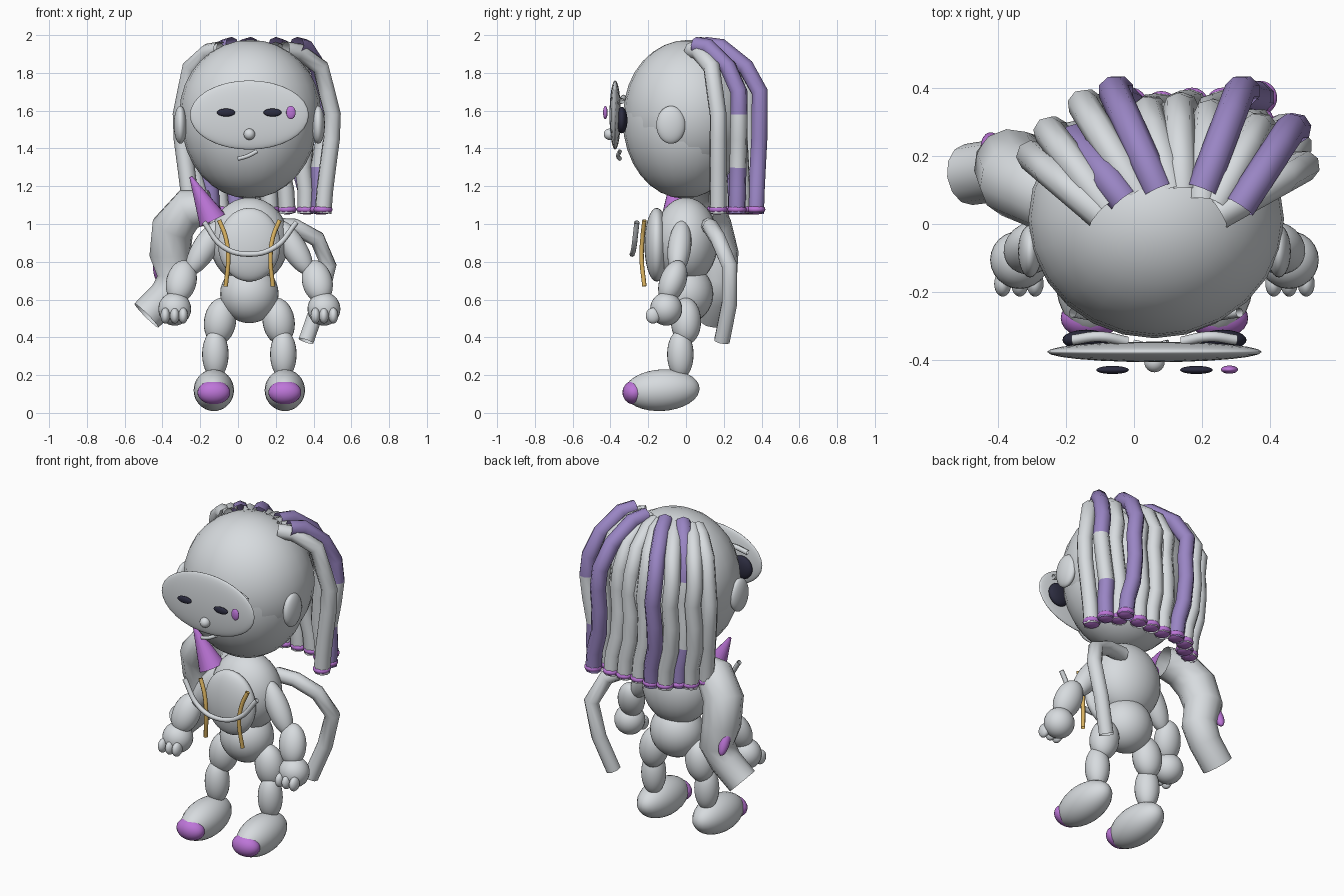
import bpy, math
from mathutils import Vector

cube = bpy.data.objects.get("Cube")
if cube:
    bpy.data.objects.remove(cube)

CX = 0.06  # body symmetry line


def material(name, rgb):
    m = bpy.data.materials.new(name)
    m.use_nodes = True
    m.diffuse_color = (*rgb, 1)
    m.node_tree.nodes["Principled BSDF"].inputs["Base Color"].default_value = (*rgb, 1)
    return m


GREY = material("pale grey", (0.68, 0.71, 0.735))
PURPLE = material("hair purple", (0.32, 0.235, 0.55))
PINK = material("orchid pink", (0.51, 0.18, 0.69))
NAVY = material("dark navy", (0.025, 0.025, 0.05))
GOLD = material("gold", (0.72, 0.46, 0.12))


def finish(name, mat):
    ob = bpy.context.object
    ob.name = name
    ob.data.materials.clear()
    ob.data.materials.append(mat)
    bpy.ops.object.shade_smooth_by_angle(angle=math.radians(60))
    return ob


def ball(name, loc, radii, mat=GREY, rot=(0, 0, 0)):
    bpy.ops.mesh.primitive_uv_sphere_add(segments=24, ring_count=16, location=loc, rotation=rot)
    bpy.context.object.scale = radii
    return finish(name, mat)


def tube(name, points, radius, mat=GREY, sides=2, smooth=False, taper=None):
    cu = bpy.data.curves.new(name, "CURVE")
    cu.dimensions = "3D"
    cu.bevel_depth = radius
    cu.bevel_resolution = sides
    cu.resolution_u = 5
    if smooth:
        sp = cu.splines.new("BEZIER")
        sp.bezier_points.add(len(points) - 1)
        for bp, p in zip(sp.bezier_points, points):
            bp.co = p
            bp.handle_left_type = bp.handle_right_type = "AUTO"
    else:
        sp = cu.splines.new("POLY")
        sp.points.add(len(points) - 1)
        for i, (sp_pt, p) in enumerate(zip(sp.points, points)):
            sp_pt.co = (*p, 1)
            sp_pt.radius = taper[i] if taper else 1
    ob = bpy.data.objects.new(name, cu)
    bpy.context.collection.objects.link(ob)
    bpy.ops.object.select_all(action="DESELECT")
    ob.select_set(True)
    bpy.context.view_layer.objects.active = ob
    bpy.ops.object.convert(target="MESH")
    return finish(name, mat)


# Head, scalp and face mask
ball("head", (CX, -0.01, 1.55), (0.36, 0.325, 0.415))
ball("scalp", (CX + 0.005, 0.015, 1.59), (0.375, 0.345, 0.385))
ball("face_mask", (CX, -0.375, 1.577), (0.315, 0.03, 0.183))
ball("nose", (CX, -0.405, 1.475), (0.03, 0.03, 0.03))
ball("cheek_mark", (0.28, -0.427, 1.59), (0.025, 0.012, 0.035), PINK)
tube("mouth", [(0, -0.35, 1.345), (0.05, -0.36, 1.36), (0.1, -0.35, 1.385)], 0.011, smooth=True)

# Torso
ball("chest", (CX, 0, 0.91), (0.21, 0.17, 0.23))
ball("belly_panel", (CX, -0.155, 0.89), (0.165, 0.065, 0.195))
ball("hips", (CX, 0, 0.63), (0.155, 0.145, 0.155))

# Mirrored parts
for s, side in ((-1, "right"), (1, "left")):
    def at(dx, y, z):
        return (CX + s * dx, y, z)

    ball(side + "_ear", at(0.365, -0.08, 1.525), (0.035, 0.077, 0.1))
    ball(side + "_mask_eye", at(0.123, -0.428, 1.59), (0.048, 0.012, 0.021), NAVY)
    ball(side + "_inner_eye", at(0.2, -0.34, 1.55), (0.07, 0.03, 0.07), NAVY)
    tube(side + "_brow", [at(0.08, -0.345, 1.65), at(0.16, -0.33, 1.67), at(0.24, -0.34, 1.65)],
         0.015, smooth=True)

    ball(side + "_upper_arm", at(0.235, -0.035, 0.875), (0.066, 0.062, 0.165), rot=(-0.1, -s * 0.55, 0))
    ball(side + "_forearm", at(0.36, -0.07, 0.695), (0.08, 0.07, 0.12), rot=(-0.35, -s * 0.25, 0))
    ball(side + "_hand", at(0.395, -0.105, 0.55), (0.087, 0.085, 0.088))
    for i, dx in enumerate((0.35, 0.395, 0.445)):
        ball(f"{side}_finger_{i + 1}", at(dx, -0.175, 0.515), (0.025, 0.038, 0.042))

    ball(side + "_thigh", at(0.155, 0, 0.485), (0.085, 0.08, 0.125), rot=(0, -s * 0.15, 0))
    ball(side + "_shin", at(0.18, -0.03, 0.31), (0.07, 0.07, 0.13))
    ball(side + "_foot", at(0.188, -0.128, 0.12), (0.107, 0.2, 0.11), rot=(0.06, 0, 0))
    ball(side + "_toe_cap", at(0.188, -0.276, 0.108), (0.087, 0.06, 0.063), PINK)
    tube(side + "_strap", [at(0.16, -0.22, 1.02), at(0.125, -0.23, 0.93), at(0.112, -0.235, 0.82),
                           at(0.125, -0.22, 0.67)], 0.012, GOLD, smooth=True)

# Necklace and shoulder spike
tube("necklace", [(-0.18, -0.26, 1.01), (-0.08, -0.275, 0.88), (CX, -0.285, 0.84),
                  (0.2, -0.275, 0.88), (0.31, -0.26, 1.01)], 0.014, smooth=True)
base, tip = Vector((-0.135, -0.06, 1.02)), Vector((-0.25, -0.07, 1.25))
bpy.ops.mesh.primitive_cone_add(vertices=20, radius1=0.075, radius2=0.008, depth=(tip - base).length,
                                location=(base + tip) / 2,
                                rotation=(tip - base).to_track_quat("Z", "Y").to_euler())
finish("shoulder_spike", PINK)

# Hanging tails at the back
tube("thick_tail", [(-0.15, 0.07, 1.09), (-0.26, 0.09, 1.08), (-0.345, 0.13, 0.98), (-0.36, 0.17, 0.84),
                    (-0.33, 0.17, 0.71), (-0.38, 0.16, 0.62), (-0.485, 0.145, 0.515)],
     0.1, sides=4, taper=(0.9, 1.1, 1.15, 1.1, 1, 0.92, 0.9))
ball("tail_spot", (-0.42, 0.225, 0.77), (0.03, 0.03, 0.08), PINK, rot=(0.45, 0, 0))
tube("thin_tail", [(0.18, 0.12, 0.99), (0.3, 0.13, 0.985), (0.42, 0.17, 0.92), (0.48, 0.23, 0.78),
                   (0.43, 0.23, 0.58), (0.36, 0.19, 0.38)], 0.044)

# Hair locks: root, bulge and tip in plan, colour, height of grey band top
LOCKS = [
    ((-0.10, 0.03), (-0.30, 0.20), (-0.25, 0.16), GREY, 0),
    ((-0.08, 0.05), (-0.25, 0.27), (-0.20, 0.24), GREY, 0),
    ((-0.03, 0.07), (-0.17, 0.25), (-0.14, 0.27), PURPLE, 1.7),
    ((0.01, 0.09), (-0.15, 0.35), (-0.09, 0.33), GREY, 0),
    ((0.07, 0.10), (-0.06, 0.39), (-0.01, 0.35), PURPLE, 0),
    ((0.11, 0.10), (0.04, 0.33), (0.08, 0.34), GREY, 0),
    ((0.14, 0.10), (0.13, 0.34), (0.17, 0.35), GREY, 0),
    ((0.20, 0.10), (0.31, 0.39), (0.37, 0.37), PURPLE, 0),
    ((0.20, 0.07), (0.22, 0.32), (0.26, 0.35), GREY, 0),
    ((0.24, 0.06), (0.36, 0.28), (0.36, 0.30), GREY, 0),
    ((0.31, 0.05), (0.46, 0.28), (0.43, 0.27), PURPLE, 1.58),
    ((0.25, 0.03), (0.50, 0.17), (0.45, 0.17), GREY, 0),
]
for i, (root, out, end, mat, band) in enumerate(LOCKS):
    r, o, e = Vector(root), Vector(out), Vector(end)
    top = 1.945 if mat is PURPLE else 1.92
    outer = i in (0, len(LOCKS) - 1)  # side locks bulge lower down
    wave = Vector((0 if outer else 0.015, 0))
    plan = [(r, top), (r.lerp(o, 0.3), top - 0.01), (r.lerp(o, 0.75), 1.83),
            (r.lerp(o, 0.88 if outer else 1), 1.7), (o + wave, 1.58), (o.lerp(e, 0.1), 1.45),
            (o.lerp(e, 0.5) - wave, 1.3), (o.lerp(e, 0.8), 1.18), (e, 1.057)]
    lock = tube(f"hair_lock_{i + 1}", [(p.x, p.y, z) for p, z in plan], 0.046, mat)
    if band:
        lock.data.materials.append(GREY)
        for f in lock.data.polygons:
            f.material_index = int(1.3 < f.center.z < band)
    ball(f"hair_bead_{i + 1}", (e.x, e.y, 1.077), (0.05, 0.05, 0.027), PINK)
